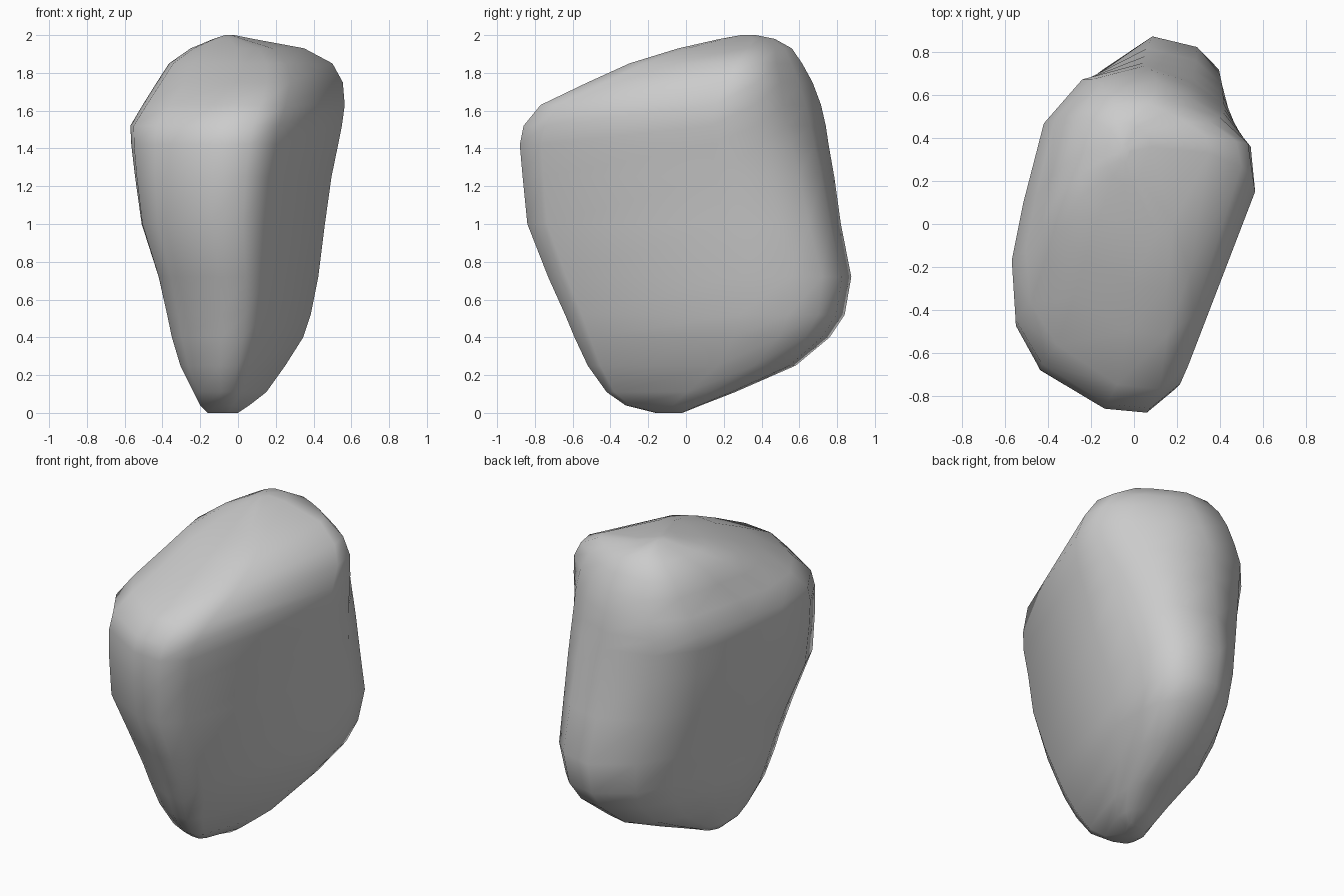
import bpy, bmesh

# Skewed slab outlines seen from above, in a -1..1 box: near the foot and near the top
LOW = [(-1, -.2), (-1, -.6), (-.85, -.82), (-.25, -.99), (.09, -1),
       (.34, -.88), (1, .25), (1, .6), (.94, .81), (.7, .94),
       (.2, 1), (-.35, .8), (-.67, .52), (-.89, .1)]
HIGH = [(-1, -.12), (-.96, -.45), (-.72, -.72), (-.2, -.97), (.17, -1),
        (.42, -.85), (1, .24), (.96, .52), (.72, .73), (.43, .89),
        (.1, 1), (-.43, .95), (-.75, .7), (-.91, .22)]

# Height, then left, right, front and back limits of the rock there
LEVELS = [(0, -.16, .0, -.16, -.02), (.04, -.20, .06, -.32, .08),
          (.11, -.235, .15, -.42, .26), (.25, -.305, .25, -.52, .58),
          (.40, -.35, .345, -.59, .76), (.52, -.375, .385, -.64, .84),
          (.72, -.42, .425, -.73, .875), (1.0, -.51, .46, -.84, .82),
          (1.25, -.545, .495, -.865, .785), (1.42, -.565, .53, -.88, .755),
          (1.52, -.57, .55, -.86, .74), (1.63, -.505, .565, -.77, .715),
          (1.75, -.43, .555, -.52, .67), (1.85, -.365, .50, -.30, .615),
          (1.93, -.25, .35, -.04, .56), (1.98, -.13, .08, .18, .47),
          (2.0, -.07, -.02, .29, .37)]


def ring(bm, z, left, right, front, back):
    t = min(max((z - .5) / 1.15, 0) ** 2, 1.3)
    verts = []
    for low, high in zip(LOW, HIGH):
        u, v = (a + (b - a) * t for a, b in zip(low, high))
        verts.append(bm.verts.new((left + (u + 1) / 2 * (right - left),
                                   front + (v + 1) / 2 * (back - front), z)))
    return verts


# Rock body: loft the blended outline through all levels and cap the ends
bm = bmesh.new()
rings = [ring(bm, *level) for level in LEVELS]
n = len(LOW)
for low, high in zip(rings, rings[1:]):
    for i in range(n):
        j = (i + 1) % n
        bm.faces.new((low[i], low[j], high[j], high[i]))
bm.faces.new(rings[0])
bm.faces.new(rings[-1])
bmesh.ops.recalc_face_normals(bm, faces=bm.faces[:])
for face in bm.faces:
    face.smooth = True

mesh = bpy.data.meshes.new("rock")
bm.to_mesh(mesh)
bm.free()
bpy.context.collection.objects.link(bpy.data.objects.new("rock", mesh))
